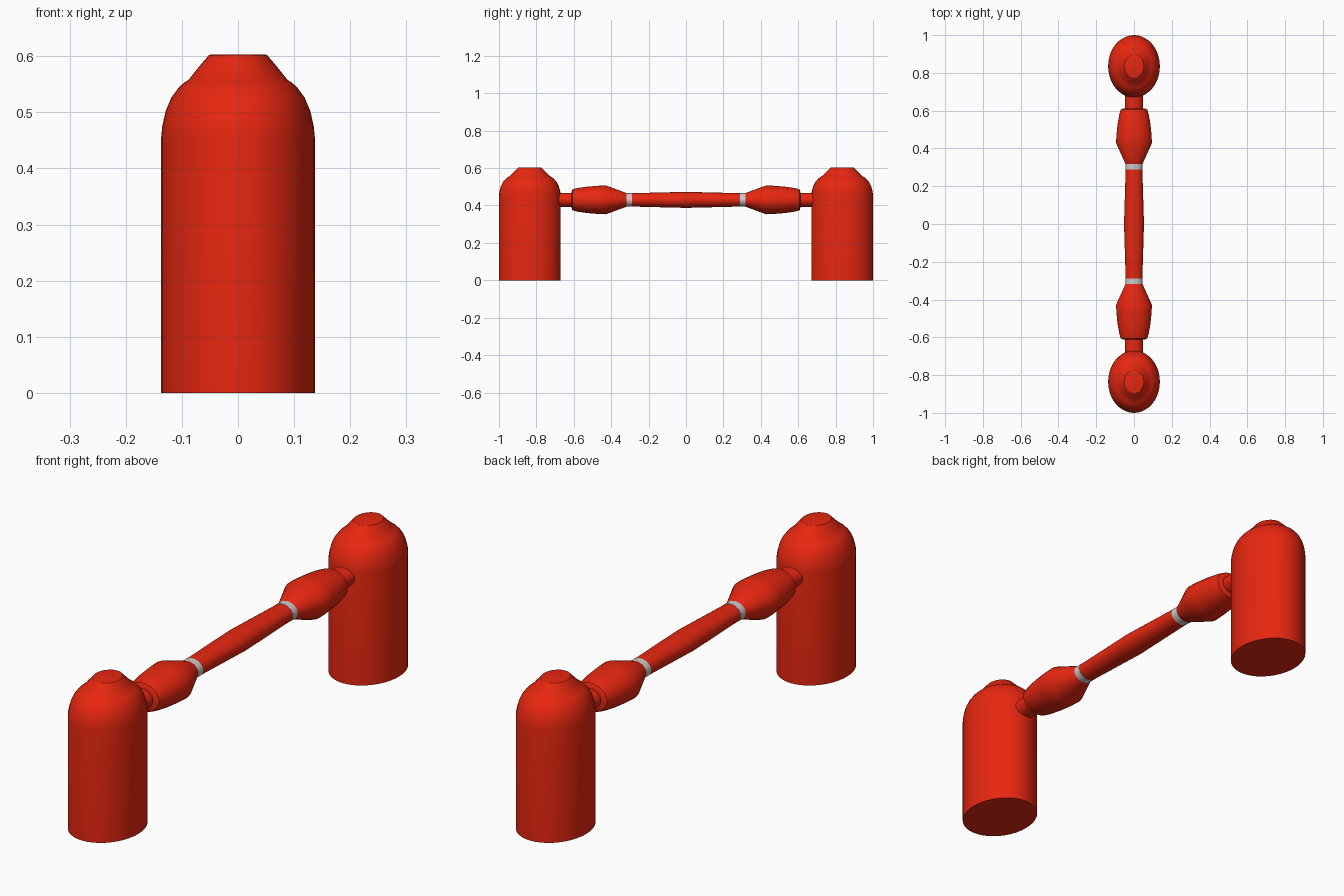
import bpy, bmesh
from math import cos, sin, tau, radians

if "Cube" in bpy.data.objects:
    bpy.data.objects.remove(bpy.data.objects["Cube"])

red = bpy.data.materials.new("red_paint")
red.diffuse_color = (0.8, 0.02, 0.005, 1)
red.use_nodes = True
red.node_tree.nodes["Principled BSDF"].inputs["Base Color"].default_value = red.diffuse_color
SEG = 40


def lathe(name, profile, place, mat=None):
    """Sweep (radius, height) points round an axis; place() maps each to 3D."""
    bm = bmesh.new()
    rings = [[bm.verts.new(place(r * cos(tau * i / SEG), r * sin(tau * i / SEG), h))
              for i in range(SEG)] for r, h in profile]
    for a, b in zip(rings, rings[1:]):
        for i in range(SEG):
            j = (i + 1) % SEG
            bm.faces.new((a[i], a[j], b[j], b[i]))
    bm.faces.new(rings[0])
    bm.faces.new(rings[-1])
    bmesh.ops.recalc_face_normals(bm, faces=bm.faces)
    me = bpy.data.meshes.new(name)
    bm.to_mesh(me)
    bm.free()
    ob = bpy.data.objects.new(name, me)
    bpy.context.collection.objects.link(ob)
    if mat:
        me.materials.append(mat)
    bpy.ops.object.select_all(action='DESELECT')
    ob.select_set(True)
    bpy.context.view_layer.objects.active = ob
    bpy.ops.object.shade_smooth_by_angle(angle=radians(30))
    return ob


# Profiles: (radius along x, height or distance along y)
post = [(0.137, 0), (0.137, 0.455), (0.135, 0.475), (0.129, 0.502), (0.119, 0.526),
        (0.105, 0.545), (0.096, 0.553), (0.088, 0.558), (0.073, 0.577), (0.052, 0.602),
        (0.048, 0.603)]
neck = [(0.047, 0.59), (0.047, 0.69)]
grip = [(0.045, 0.318), (0.095, 0.428), (0.093, 0.47), (0.087, 0.53), (0.078, 0.58),
        (0.070, 0.606), (0.062, 0.61), (0.045, 0.612)]
collar = [(0.045, 0.288), (0.045, 0.322)]
bar = [(0.044, -0.292), (0.052, -0.03), (0.053, 0), (0.052, 0.03), (0.044, 0.292)]

FLAT = 0.81     # bar parts are oval: narrower in z than in x
BAR_Z = 0.43

# Centre bar
lathe("centre_bar", bar, lambda u, v, h: (u, h, BAR_Z + v * FLAT), red)

# Mirrored end parts
for side, s in (("front", -1), ("back", 1)):
    along = lambda u, v, h: (u, s * h, BAR_Z + v * FLAT)
    lathe(side + "_post", post, lambda u, v, h: (u, s * 0.835 + v * 1.204, h), red)
    lathe(side + "_neck", neck, along, red)
    lathe(side + "_grip", grip, along, red)
    lathe(side + "_collar", collar, along)
